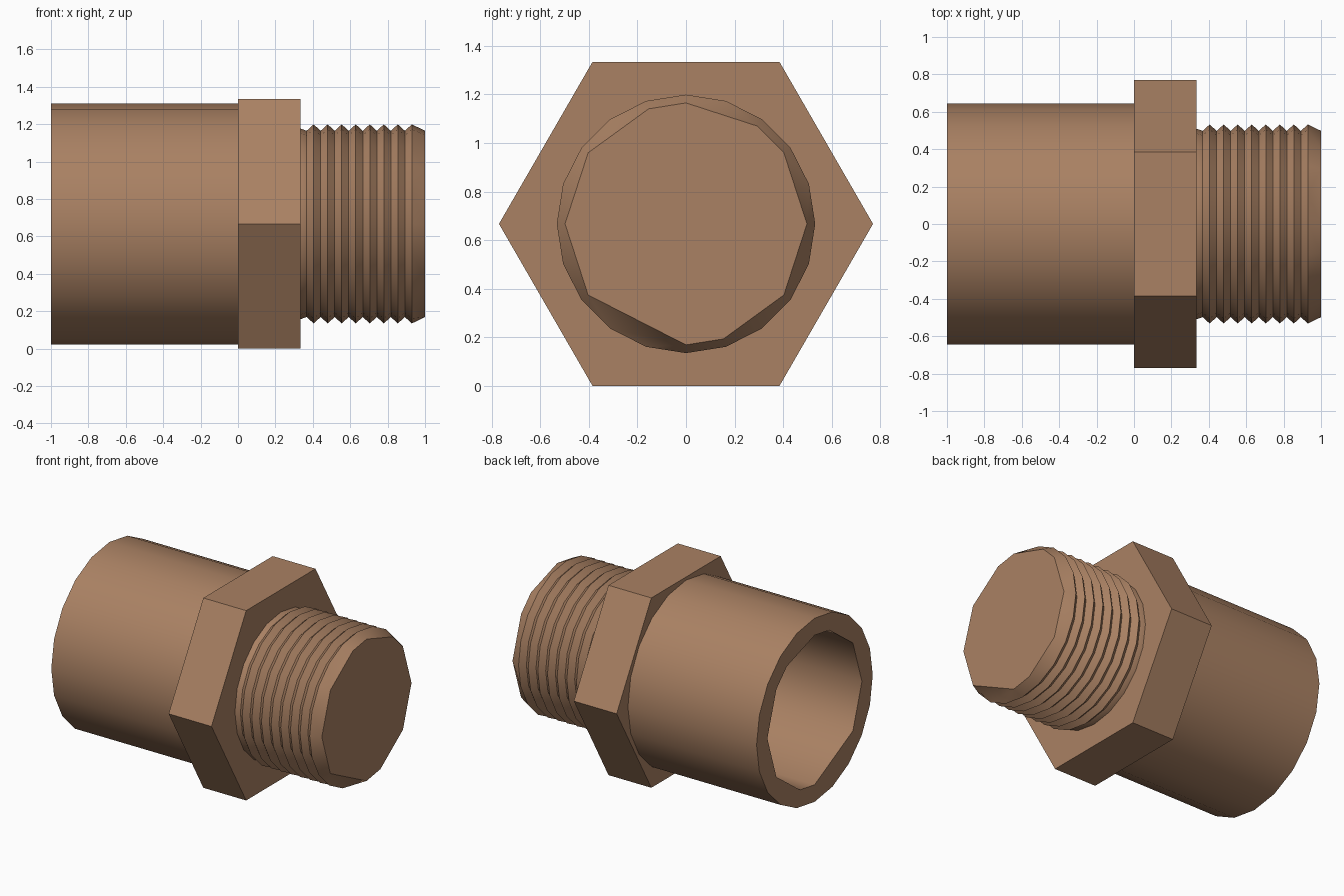
import bpy, bmesh, math

cube = bpy.data.objects.get("Cube")
if cube:
    bpy.data.objects.remove(cube, do_unlink=True)

AXIS_Z = 0.667   # height of the pipe axis
SIDES = 20
KEPT = [0, 2, 3, 5, 6, 8, 10, 12, 15, 16, 18]   # corners kept on the coarse rings

bronze = bpy.data.materials.new("bronze")
bronze.use_nodes = True
COLOUR = (0.40, 0.22, 0.125, 1)
bronze.diffuse_color = COLOUR
bronze.node_tree.nodes["Principled BSDF"].inputs["Base Color"].default_value = COLOUR


def nearest_kept(i):
    return min(KEPT, key=lambda k: min((k - i) % SIDES, (i - k) % SIDES))


def ring(bm, x, radius, sides, coarse):
    """Ring around the x axis; a coarse ring shares some of its corners."""
    made = {}
    verts = []
    for i in range(sides):
        k = nearest_kept(i) if coarse else i
        if k not in made:
            a = math.tau * k / sides
            made[k] = bm.verts.new((x, radius * math.cos(a), AXIS_Z + radius * math.sin(a)))
        verts.append(made[k])
    return verts


def lathe(name, profile, sides=SIDES):
    """Join rings of (x, radius, coarse) and cap both ends."""
    bm = bmesh.new()
    rings = [ring(bm, x, r, sides, c) for x, r, c in profile]
    for a, b in zip(rings, rings[1:]):
        for i in range(sides):
            j = (i + 1) % sides
            corners = list(dict.fromkeys((a[i], a[j], b[j], b[i])))
            if len(corners) > 2:
                bm.faces.new(corners).smooth = True
    for end in (rings[0], rings[-1]):
        bm.faces.new(list(dict.fromkeys(end)))
    bmesh.ops.recalc_face_normals(bm, faces=bm.faces[:])
    for e in bm.edges:
        e.smooth = e.calc_face_angle(0) < math.radians(50)
    mesh = bpy.data.meshes.new(name)
    bm.to_mesh(mesh)
    bm.free()
    mesh.materials.append(bronze)
    obj = bpy.data.objects.new(name, mesh)
    bpy.context.collection.objects.link(obj)
    return obj


# Plain socket with an open bore
lathe("socket", [(0.03, 0.645, False), (-1, 0.645, False),
                 (-1, 0.525, True), (0.01, 0.525, True)])

# Hexagonal wrench collar
lathe("hex_collar", [(0, 0.77, False), (0.333, 0.77, False)], 6)

# Threaded end: ridges, then a tapered closed tip
thread = [(0.30, 0.51, False), (0.333, 0.51, False)]
PITCH = 0.075
for n in range(8):
    x = 0.367 + n * PITCH
    thread += [(x, 0.498, False), (x + PITCH / 2, 0.532, False)]
thread.append((1, 0.498, True))
lathe("threaded_end", thread)
